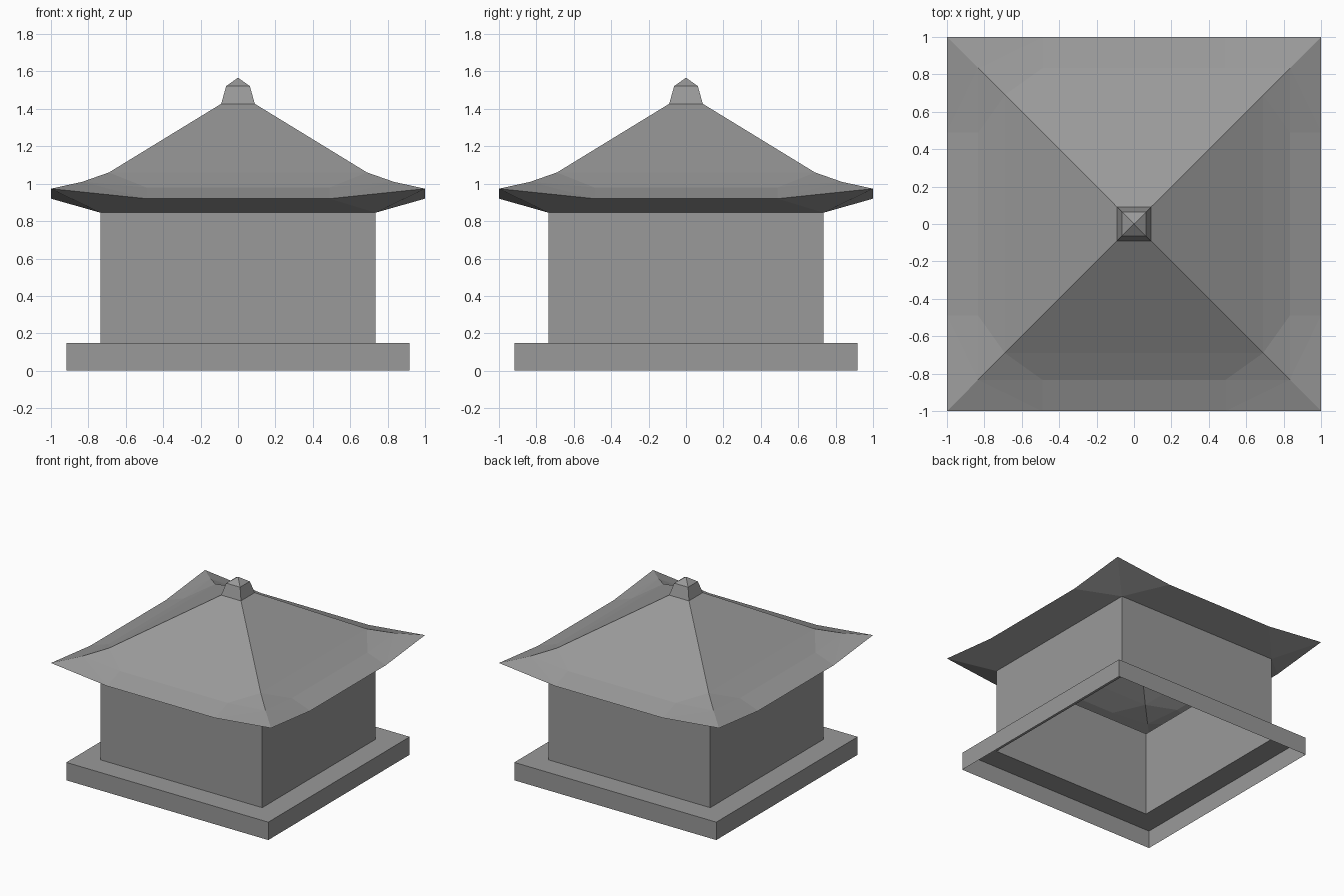
import bpy, bmesh
from mathutils import Matrix, Vector
from math import pi

if "Cube" in bpy.data.objects:
    bpy.data.objects.remove(bpy.data.objects["Cube"])

# Dark grey used for every part
grey = bpy.data.materials.new("dark_grey")
grey.diffuse_color = (0.32, 0.32, 0.32, 1)
grey.use_nodes = True
grey.node_tree.nodes["Principled BSDF"].inputs["Base Color"].default_value = grey.diffuse_color


def four_sided(name, polys):
    """Turn the front-side polygons (facing -y) into all four sides of one part."""
    bm = bmesh.new()
    for k in range(4):
        rot = Matrix.Rotation(k * pi / 2, 3, 'Z')
        for poly in polys:
            bm.faces.new([bm.verts.new(rot @ Vector(p)) for p in poly])
    bmesh.ops.remove_doubles(bm, verts=bm.verts, dist=1e-4)
    mesh = bpy.data.meshes.new(name)
    bm.to_mesh(mesh)
    bm.free()
    mesh.materials.append(grey)
    obj = bpy.data.objects.new(name, mesh)
    bpy.context.collection.objects.link(obj)
    return obj


def band(lower, upper):
    """Front polygon between two square rings given as (half width, z)."""
    (a, za), (b, zb) = lower, upper
    if b == 0:
        return [(-a, -a, za), (a, -a, za), (0, 0, zb)]
    return [(-a, -a, za), (a, -a, za), (b, -b, zb), (-b, -b, zb)]


def bands(profile):
    return [band(p, q) for p, q in zip(profile, profile[1:])]


def row(h, corner_z, mid_z, m=0.49):
    """Upswept row of four points: corner, middle pair, corner."""
    return [(-h, -h, corner_z), (-m, -h, mid_z), (m, -h, mid_z), (h, -h, corner_z)]


WALL, WALL_TOP, BASE_TOP = 0.735, 0.845, 0.147
edge = row(1.0, 0.973, 0.92)
flare = row(0.833, 1.01, 0.98)
slope = [(-0.69, -0.69, 1.06), (0.69, -0.69, 1.06)]
wall = [(-WALL, -WALL, WALL_TOP), (WALL, -WALL, WALL_TOP)]

# Open-bottomed plinth and wall shell
four_sided("base_plinth", bands([(0.918, 0), (0.918, BASE_TOP), (WALL, BASE_TOP)]))
four_sided("walls", bands([(WALL, BASE_TOP), (WALL, WALL_TOP)]))

# Underside of the eaves, from the wall top out to the upturned edge
four_sided("eave_underside", [
    [wall[0], wall[1], edge[2], edge[1]],
    [wall[0], edge[1], edge[0]],
    [wall[1], edge[3], edge[2]],
])

# Roof: outer flare, inner flare, then the main hipped slope
four_sided("roof", [
    [edge[1], edge[2], flare[2], flare[1]],
    [edge[0], edge[1], flare[0]],
    [edge[1], flare[1], flare[0]],
    [edge[2], edge[3], flare[3]],
    [edge[2], flare[3], flare[2]],
    [flare[1], flare[2], slope[1], slope[0]],
    [flare[0], flare[1], slope[0]],
    [flare[2], flare[3], slope[1]],
    band((0.69, 1.06), (0.09, 1.427)),
])

# Tapered cap with a pyramid tip
four_sided("roof_finial", bands([(0.09, 1.427), (0.063, 1.522), (0, 1.567)]))
